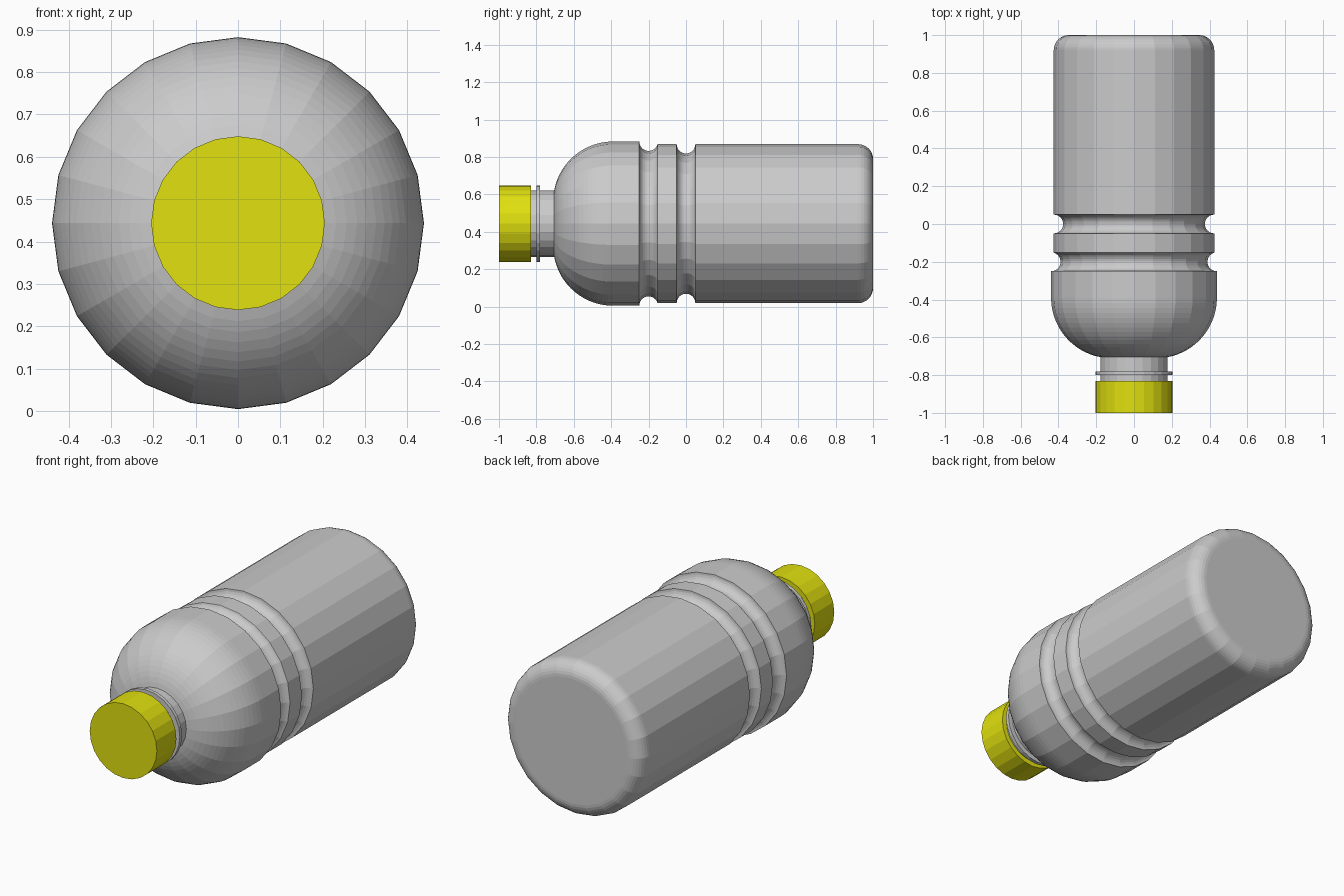
import bpy, bmesh
from math import sin, cos, pi, radians
from mathutils import Vector

if "Cube" in bpy.data.objects:
    bpy.data.objects.remove(bpy.data.objects["Cube"])

SIDES = 24
AXIS_Z = 0.4435


def lathe(name, profile, color=None):
    """Revolve (y, radius) points around the bottle's lengthwise axis."""
    bm = bmesh.new()
    verts = [bm.verts.new((0, y, r)) for y, r in profile]
    edges = [bm.edges.new(pair) for pair in zip(verts, verts[1:])]
    bmesh.ops.spin(bm, geom=verts + edges, cent=(0, 0, 0), axis=(0, 1, 0),
                   angle=2 * pi, steps=SIDES, use_duplicate=False)
    bmesh.ops.remove_doubles(bm, verts=bm.verts, dist=1e-5)
    bmesh.ops.recalc_face_normals(bm, faces=bm.faces)
    mesh = bpy.data.meshes.new(name)
    bm.to_mesh(mesh)
    bm.free()
    obj = bpy.data.objects.new(name, mesh)
    obj.location = (0, 0, AXIS_Z)
    bpy.context.collection.objects.link(obj)
    if color:
        mat = bpy.data.materials.new(name + "_color")
        mat.diffuse_color = color
        mat.use_nodes = True
        mat.node_tree.nodes["Principled BSDF"].inputs["Base Color"].default_value = mat.diffuse_color
        mesh.materials.append(mat)
    return obj


def arc(cy, cr, ry, rr, start, end, steps):
    """Points of an elliptical arc in the (y, radius) plane, in degrees."""
    angles = [radians(start + (end - start) * i / steps) for i in range(steps + 1)]
    return [(cy + ry * cos(a), cr + rr * sin(a)) for a in angles]


# Neck with its thin collar
neck = [(-0.96, 0), (-0.96, 0.178), (-0.80, 0.178), (-0.80, 0.205),
        (-0.78, 0.205), (-0.78, 0.178), (-0.71, 0.178)]
# Domed shoulder, then two round grooves, then the straight body
dome = arc(-0.39, 0.12, 0.32, 0.319, 169.5, 90, 16)
groove_1 = arc(-0.20, 0.439, 0.05, 0.05, 180, 343, 12)
groove_2 = arc(0.0, 0.425, 0.05, 0.05, 180, 360, 12)
# Rounded base
base = arc(0.92, 0.345, 0.08, 0.08, 90, 0, 8) + [(1.0, 0)]

lathe("bottle_body", neck + dome + groove_1 + [(-0.15, 0.425)] + groove_2 + base)

# Screw cap
lathe("cap", [(-1.0, 0), (-1.0, 0.205), (-0.83, 0.205), (-0.83, 0.17)],
      (0.75, 0.75, 0.005, 1))
